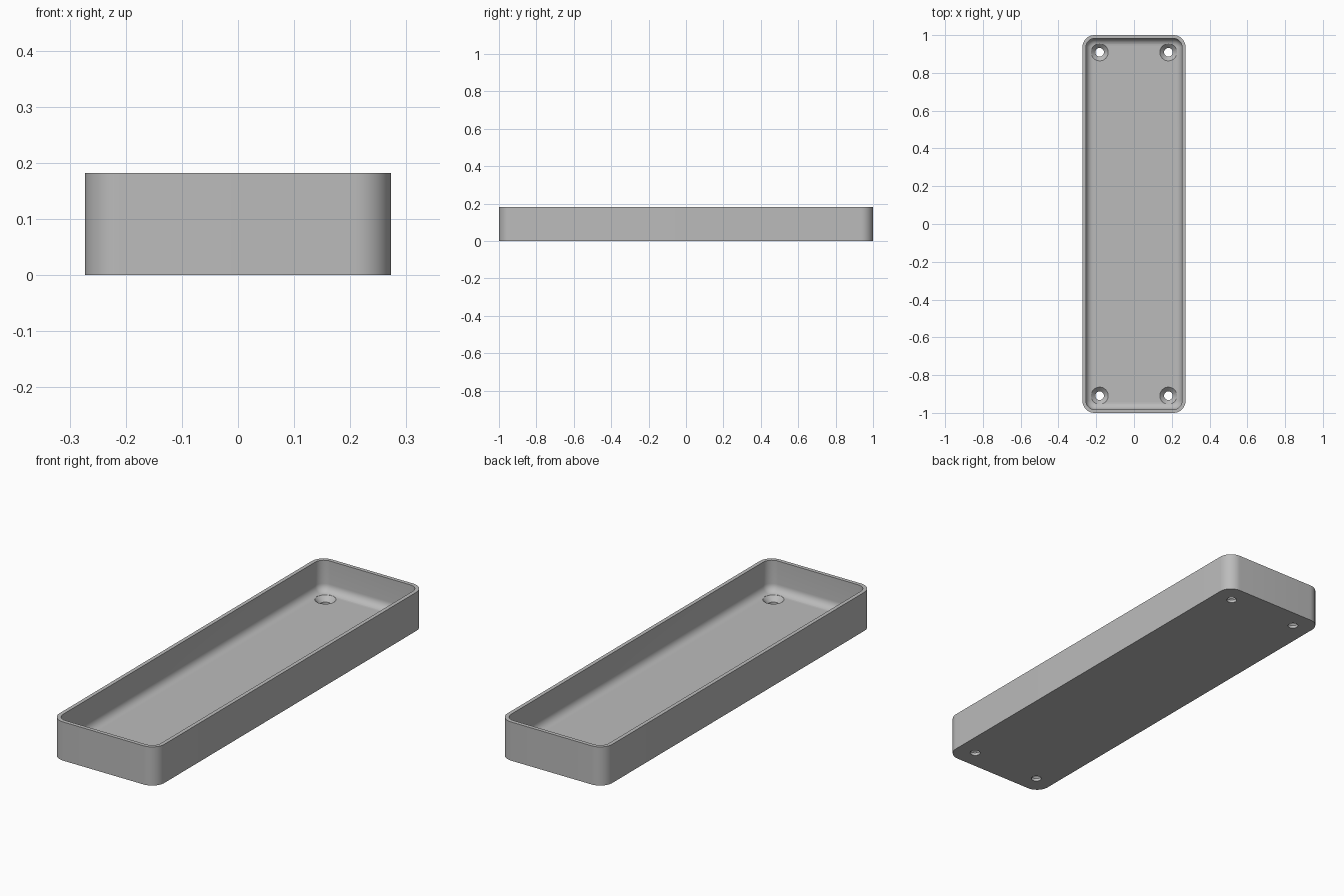
import bpy, bmesh, math

cube = bpy.data.objects.get("Cube")
if cube:
    bpy.data.objects.remove(cube, do_unlink=True)

MM = 2 / 110          # design unit: the tray is 110 x 30 x 10
LENGTH, WIDTH, HEIGHT = 110 * MM, 30 * MM, 10 * MM
WALL, FLOOR, FILLET, CORNER = MM, 2 * MM, 2 * MM, 3.5 * MM
CORNER_STEPS, FILLET_STEPS = 12, 8

grey = bpy.data.materials.new("grey plastic")
grey.use_nodes = True
grey.diffuse_color = (0.5, 0.5, 0.5, 1)
grey.node_tree.nodes["Principled BSDF"].inputs["Base Color"].default_value = grey.diffuse_color


def add_object(name, bm):
    bmesh.ops.recalc_face_normals(bm, faces=bm.faces)
    mesh = bpy.data.meshes.new(name)
    bm.to_mesh(mesh)
    bm.free()
    mesh.materials.append(grey)
    obj = bpy.data.objects.new(name, mesh)
    bpy.context.collection.objects.link(obj)
    return obj


def loft(bm, rings):
    """Skin a stack of equal-length vertex rings and cap both ends."""
    for a, b in zip(rings, rings[1:]):
        for i in range(len(a)):
            j = (i + 1) % len(a)
            bm.faces.new((a[i], a[j], b[j], b[i]))
    bm.faces.new(rings[0])
    bm.faces.new(rings[-1])


def rounded_ring(bm, inset, z):
    """Rounded rectangle, moved inwards from the outer wall."""
    radius = CORNER - inset
    cx, cy = WIDTH / 2 - CORNER, LENGTH / 2 - CORNER
    ring = []
    for k, (sx, sy) in enumerate([(1, 1), (-1, 1), (-1, -1), (1, -1)]):
        for i in range(CORNER_STEPS + 1):
            a = math.pi / 2 * (k + i / CORNER_STEPS)
            ring.append(bm.verts.new((sx * cx + radius * math.cos(a),
                                      sy * cy + radius * math.sin(a), z)))
    return ring


def circle_ring(bm, x, y, radius, z, count=32):
    return [bm.verts.new((x + radius * math.cos(2 * math.pi * i / count),
                          y + radius * math.sin(2 * math.pi * i / count), z))
            for i in range(count)]


# Tray shell: outside wall, rim, inside wall, then fillet down to the floor
profile = [(0, 0), (0, HEIGHT), (WALL, HEIGHT)]
for i in range(FILLET_STEPS + 1):
    a = math.pi / 2 * i / FILLET_STEPS
    profile.append((WALL + FILLET * (1 - math.cos(a)),
                    FLOOR + FILLET * (1 - math.sin(a))))
bm = bmesh.new()
loft(bm, [rounded_ring(bm, inset, z) for inset, z in profile])
tray = add_object("tray", bm)

# Countersunk screw holes near the four corners
bm = bmesh.new()
hole, sink = 1.25 * MM, 2.5 * MM
for sx in (-1, 1):
    for sy in (-1, 1):
        x, y = sx * 10 * MM, sy * 50 * MM
        steps = [(hole, -MM), (hole, FLOOR - (sink - hole)), (sink, FLOOR), (sink, FLOOR + MM)]
        loft(bm, [circle_ring(bm, x, y, r, z) for r, z in steps])
cutter = add_object("screw_hole_cutter", bm)
cutter.hide_render = True

cut = tray.modifiers.new("screw holes", 'BOOLEAN')
cut.object = cutter
cut.operation = 'DIFFERENCE'
cut.solver = 'EXACT'
bpy.ops.object.select_all(action='DESELECT')
bpy.context.view_layer.objects.active = tray
tray.select_set(True)
bpy.ops.object.modifier_apply(modifier=cut.name)
bpy.data.objects.remove(cutter, do_unlink=True)

bpy.ops.object.shade_smooth_by_angle(angle=math.radians(30))
